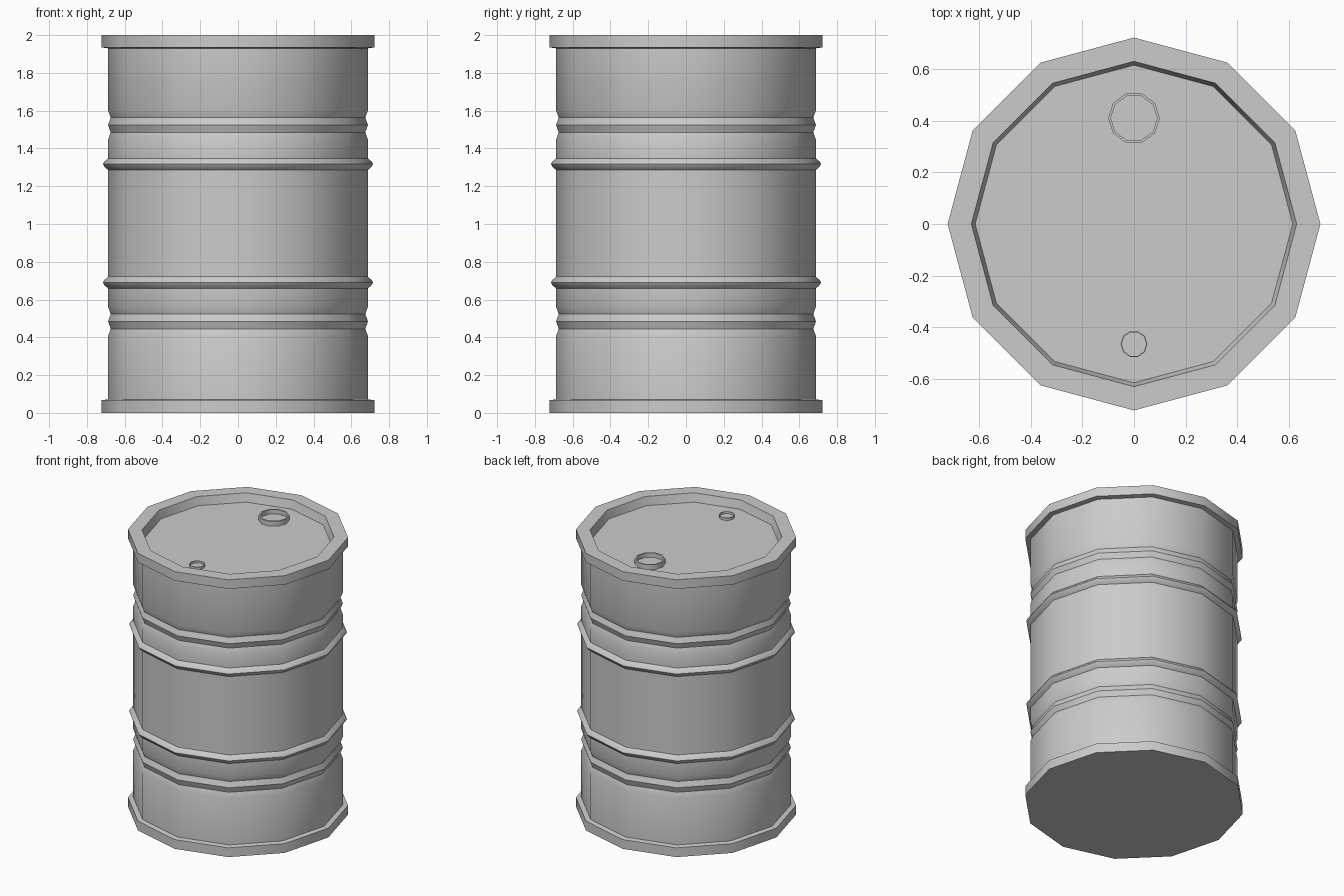
import bpy, bmesh
from math import sin, cos, pi, radians

if "Cube" in bpy.data.objects:
    bpy.data.objects.remove(bpy.data.objects["Cube"])


def lathe(name, profile, sides, centre=(0, 0), smooth=32):
    """Revolve an (r, z) profile about a vertical axis; r = 0 closes to a single cap."""
    bm = bmesh.new()
    rings = []
    for r, z in profile:
        rings.append([bm.verts.new((centre[0] + r * cos(2 * pi * i / sides),
                                    centre[1] + r * sin(2 * pi * i / sides), z))
                      for i in range(sides)])
    for a, b in zip(rings, rings[1:]):
        for i in range(sides):
            j = (i + 1) % sides
            bm.faces.new((a[i], a[j], b[j], b[i]))
    bm.faces.new(list(reversed(rings[0])))
    bm.faces.new(rings[-1])
    bmesh.ops.recalc_face_normals(bm, faces=bm.faces)
    for f in bm.faces:
        f.smooth = True
    mesh = bpy.data.meshes.new(name)
    bm.to_mesh(mesh)
    bm.free()
    mesh.set_sharp_from_angle(angle=radians(smooth))
    obj = bpy.data.objects.new(name, mesh)
    bpy.context.collection.objects.link(obj)
    return obj


R_BODY, R_RIM = 0.688, 0.722


def ridge(z):
    # Raised rolling hoop
    return [(R_BODY, z - 0.031), (0.709, z - 0.012), (0.715, z),
            (0.709, z + 0.012), (R_BODY, z + 0.031)]


def grooves(z):
    # Pair of shallow pressed grooves with a bead between
    return [(R_BODY, z - 0.078), (0.674, z - 0.039), (R_BODY, z),
            (0.674, z + 0.039), (R_BODY, z + 0.078)]


# Drum shell with rims, hoops, grooves and recessed lid
profile = [(R_RIM, 0), (R_RIM, 0.067), (R_BODY, 0.072)]
profile += grooves(0.484) + ridge(0.69) + ridge(1.317) + grooves(1.524)
profile += [(R_BODY, 1.93), (R_RIM, 1.935), (R_RIM, 2.0),
            (0.63, 2.0), (0.615, 1.94)]
lathe("drum", profile, 12)

# Open bung collars on the lid
for name, y, r, wall, h in (("large_bung", 0.41, 0.1, 0.01, 0.035),
                            ("small_bung", -0.465, 0.052, 0.004, 0.018)):
    lathe(name, [(r, 1.939), (r, 1.94 + h), (r - wall, 1.94 + h),
                 (r - wall, 1.943)], 10, (0, y), 40)
